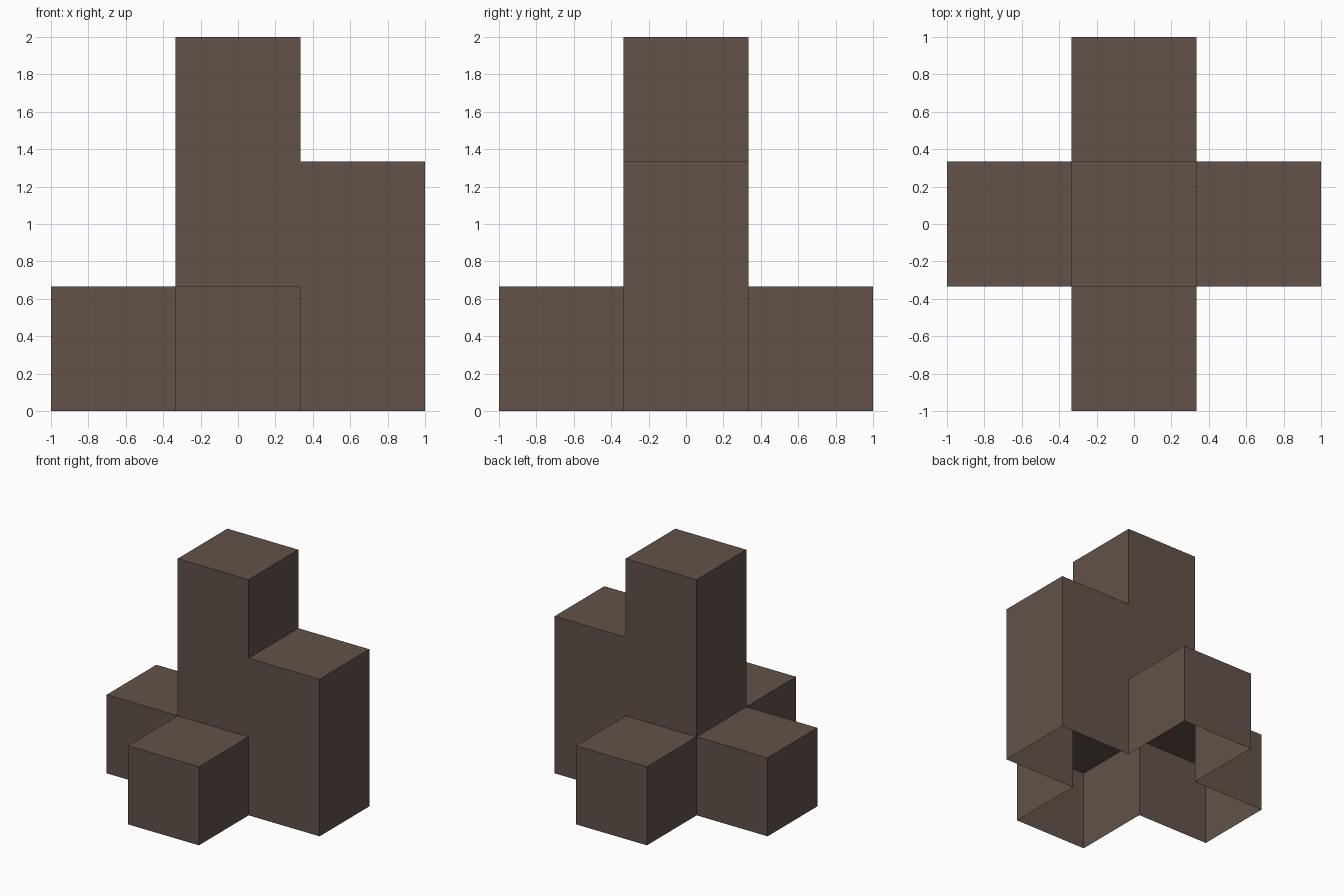
import bpy, bmesh, math
from mathutils import Vector

if "Cube" in bpy.data.objects:
    bpy.data.objects.remove(bpy.data.objects["Cube"])

U = 2 / 3  # edge length of one cube

brown = bpy.data.materials.new("dark brown")
brown.diffuse_color = (0.122, 0.084, 0.067, 1)
brown.use_nodes = True
brown.node_tree.nodes["Principled BSDF"].inputs["Base Color"].default_value = brown.diffuse_color

# Stack height, in cubes, at each cell of the plus-shaped plan
heights = {(0, 0): 3, (1, 0): 2, (-1, 0): 1, (0, 1): 1, (0, -1): 1}
cells = {(x, y, z) for (x, y), h in heights.items() for z in range(h)}

# Outer skin only: a face wherever a cube has no neighbour, underside left open
bm = bmesh.new()
directions = [Vector(d) for d in ((1, 0, 0), (-1, 0, 0), (0, 1, 0), (0, -1, 0), (0, 0, 1))]
for cell in cells:
    centre = Vector(cell) + Vector((0, 0, 0.5))
    for n in directions:
        if tuple(int(a + b) for a, b in zip(cell, n)) in cells:
            continue
        s = Vector((n.y, n.z, n.x)) / 2
        t = n.cross(s)
        corners = (-s - t, s - t, s + t, -s + t)
        bm.faces.new([bm.verts.new((centre + n / 2 + c) * U) for c in corners])

# Weld and merge the coplanar squares into clean flat walls
bmesh.ops.remove_doubles(bm, verts=bm.verts, dist=0.001)
bmesh.ops.dissolve_limit(bm, angle_limit=math.radians(1), verts=bm.verts, edges=bm.edges)

mesh = bpy.data.meshes.new("stacked_block_shell")
bm.to_mesh(mesh)
bm.free()
mesh.materials.append(brown)
shell = bpy.data.objects.new("stacked_block_shell", mesh)
bpy.context.collection.objects.link(shell)
